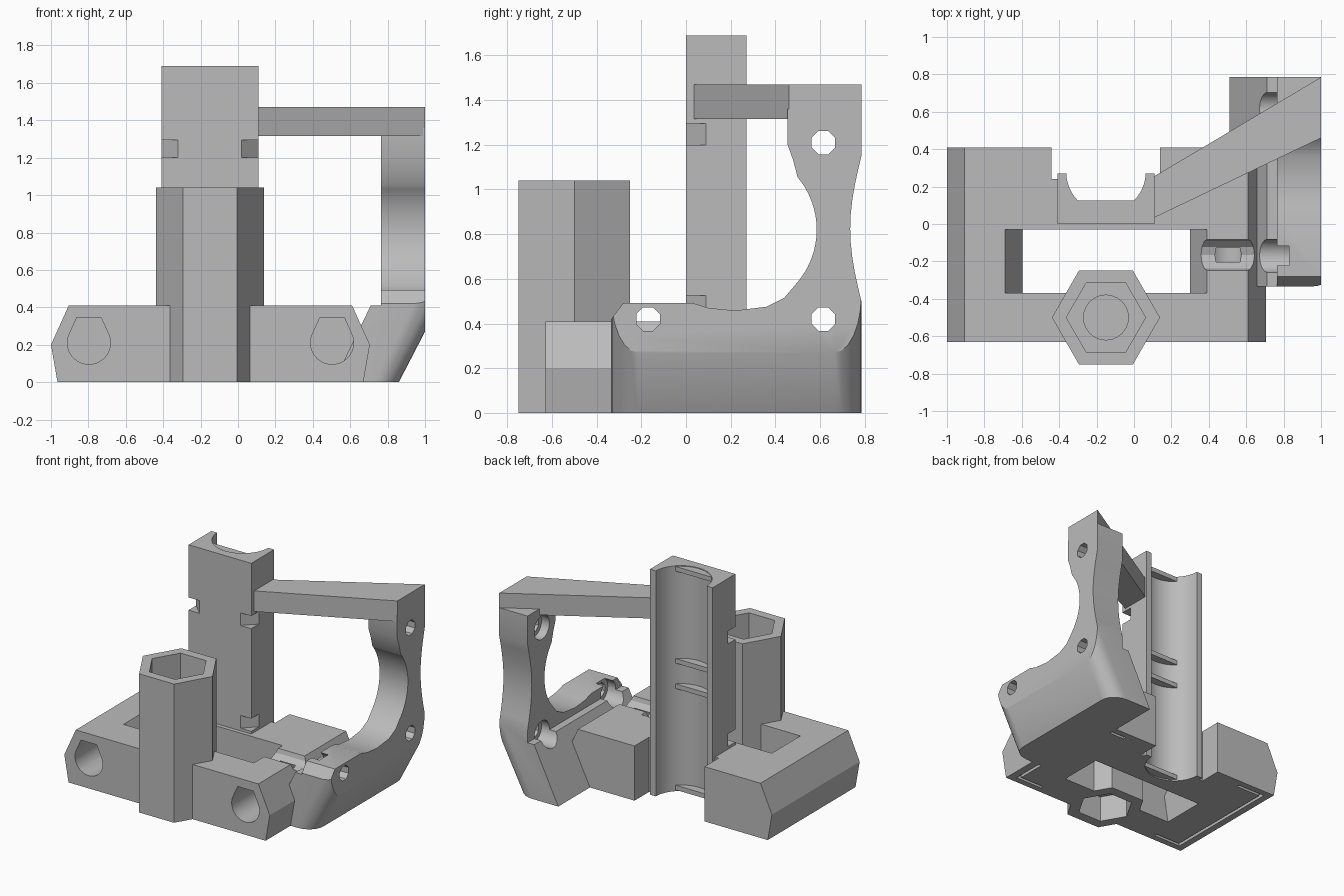
import bpy, bmesh, math

cube = bpy.data.objects.get("Cube")
if cube:
    bpy.data.objects.remove(cube, do_unlink=True)

grey = bpy.data.materials.new("plain grey")
grey.use_nodes = True
COLOUR = (0.5, 0.5, 0.5, 1)
grey.diffuse_color = COLOUR
grey.node_tree.nodes["Principled BSDF"].inputs["Base Color"].default_value = COLOUR


def prism(name, points, axis, a, b):
    """Extrude a 2D outline along an axis from a to b."""
    place = {"x": lambda u, v: (a, u, v),
             "y": lambda u, v: (u, a, v),
             "z": lambda u, v: (u, v, a)}[axis]
    bm = bmesh.new()
    face = bm.faces.new([bm.verts.new(place(u, v)) for u, v in points])
    new = bmesh.ops.extrude_face_region(bm, geom=[face])["geom"]
    shift = [b - a if axis == k else 0 for k in "xyz"]
    bmesh.ops.translate(bm, vec=shift, verts=[g for g in new if isinstance(g, bmesh.types.BMVert)])
    bmesh.ops.recalc_face_normals(bm, faces=bm.faces)
    mesh = bpy.data.meshes.new(name)
    bm.to_mesh(mesh)
    bm.free()
    mesh.materials.append(grey)
    obj = bpy.data.objects.new(name, mesh)
    bpy.context.collection.objects.link(obj)
    return obj


def box(name, x0, x1, y0, y1, z0, z1):
    return prism(name, [(x0, y0), (x1, y0), (x1, y1), (x0, y1)], "z", z0, z1)


def ring(u, v, r, n=24, start=0, end=360):
    """Points round a circle, or along an arc when end is not a full turn."""
    steps = n if end - start == 360 else n - 1
    angles = [math.radians(start + (end - start) * i / steps) for i in range(n)]
    return [(u + r * math.cos(t), v + r * math.sin(t)) for t in angles]


def combine(target, tools, operation):
    """Apply a chain of booleans and drop the tool objects."""
    for tool in tools:
        mod = target.modifiers.new("combine", "BOOLEAN")
        mod.object, mod.operation, mod.solver = tool, operation, "EXACT"
        bpy.context.view_layer.update()
        graph = bpy.context.evaluated_depsgraph_get()
        mesh = bpy.data.meshes.new_from_object(target.evaluated_get(graph))
        target.modifiers.clear()
        target.data = mesh
        bpy.data.objects.remove(tool, do_unlink=True)


def finish(obj):
    bpy.ops.object.select_all(action="DESELECT")
    obj.select_set(True)
    bpy.context.view_layer.objects.active = obj
    bpy.ops.object.shade_smooth_by_angle(angle=math.radians(28))


MID = -0.15          # centre line of the tower and upright
TOP = 1.69

# Base block with angled ends, a central window and a rear notch
base = prism("carriage_base", [(-1, .2), (-.905, .41), (.61, .41), (.705, .2), (.67, 0), (-.965, 0)],
             "y", -.63, .41)
window = prism("window", [(-.695, .42), (-.595, .2), (-.63, -.01), (.335, -.01), (.3, .2), (.395, .42)],
               "y", -.37, -.03)
rear_notch = box("rear_notch", -.44, .14, .24, .5, -.1, .5)
cuts = [window, rear_notch]

# Flat-topped rod sockets in the front
for x in (-.797, .503):
    outline = ring(x, .21, .115, 20, -205, 25) + [(x + .065, .345), (x - .065, .345)]
    cuts.append(prism("rod_socket", outline, "y", -.7, .25))

# Shallow relief grooves under both ends
for x, side in ((-.9, 1), (.6, -1)):
    cuts.append(box("groove", x - .012, x + .012, -.57, .35, -.05, .03))
    for y in (-.57, .35):
        ends = sorted((x - side * .012, x + side * .22))
        cuts.append(box("groove_return", *ends, y - .012, y + .012, -.05, .03))

# Screw trough in the right arm
cuts.append(prism("screw_trough", ring(-.165, .42, .085, 12), "x", .35, .655))
cuts.append(prism("screw_slot", ring(-.165, .42, .055, 8), "x", .6, .8))
combine(base, cuts, "DIFFERENCE")

# Hexagonal nut tower with a bore from above and a pocket below
tower = prism("nut_tower", ring(MID, -.5, .289, 6), "z", 0, 1.04)
combine(tower, [
    prism("bore", ring(MID, -.5, .212, 6), "z", .5, 1.2),
    prism("bore_floor", ring(MID, -.5, .12, 24), "z", .24, .6),
    prism("pocket", ring(MID, -.5, .2, 6), "z", -.1, .2)], "DIFFERENCE")
clear = prism("tower_space", ring(MID, -.5, .25, 6), "z", -.1, .6)
combine(base, [clear], "DIFFERENCE")

# Upright bearing holder with a rounded channel and corner strap notches
upright = box("bearing_upright", -.41, .11, 0, .27, 0, TOP)
cuts = [prism("channel", ring(MID, .275, .212, 48), "z", -.1, TOP + .1)]
for z in (.43, 1.2):
    for side in (-1, 1):
        corner = [(MID + side * u, v) for u, v in ((.3, -.05), (.17, -.05), (.17, 0), (.26, .09), (.3, .09))]
        cuts.append(prism("strap_notch", corner, "z", z, z + .095))
combine(upright, cuts, "DIFFERENCE")
combine(base, [box("upright_space", -.40, .10, .01, .5, -.1, .6)], "DIFFERENCE")

# Stop ledges inside the channel
for i, z in enumerate((.01, .77, .96, TOP - .04)):
    ledge = box(f"channel_ledge_{i + 1}", MID - .15, MID + .15, .03, .125, z, z + .035)
    finish(ledge)

# Side bracket: leaning foot, rounded at the ends of its sloping face
bracket = prism("side_bracket", [(.51, 0), (.86, 0), (1.2, .655), (1.2, 1.6), (.765, 1.6), (.765, .41), (.71, .41)],
                "y", -.335, .785)
bm = bmesh.new()
bm.from_mesh(bracket.data)
slope_ends = [e for e in bm.edges
              if abs(e.verts[0].co.y - e.verts[1].co.y) < .01
              and all(v.co.x > .8 and v.co.z < .7 for v in e.verts)]
bmesh.ops.bevel(bm, geom=slope_ends, offset=.12, segments=6, profile=.5, affect="EDGES")
bm.to_mesh(bracket.data)
bm.free()

# Bracket outline seen from the side, with the round fan opening
outline = [(-.335, -.05), (.785, -.05), (.785, .5)]
outline += [(.785 - .05 * math.sin(math.pi * i / 10), .5 + .065 * i) for i in range(1, 10)]
outline += [(.785, 1.15), (.785, 1.36), (.455, 1.36), (.455, 1.2), (.48, 1.13)]
outline += ring(.22, .82, .365, 20, 40, -40)
outline += [(.44, .515), (.36, .475), (.22, .458), (.1, .47), (.03, .492), (-.28, .492), (-.335, .42)]
combine(bracket, [prism("outline", outline, "x", .4, 1)], "INTERSECT")
cuts = []
for y, z in ((-.17, .42), (.615, .42), (.615, 1.21)):
    cuts.append(prism("screw_hole", ring(y, z, .057, 8, 22.5, 382.5), "x", .4, 1.1))
    cuts.append(prism("nut_recess", ring(y, z, .09, 16), "x", .66, .83))
combine(bracket, cuts, "DIFFERENCE")

# Diagonal arm from the upright to the top of the bracket
arm = prism("diagonal_arm", [(.1, .03), (1, .46), (1, .785), (.1, .25)], "z", 1.315, 1.47)

for part in (base, tower, upright, bracket, arm):
    finish(part)
